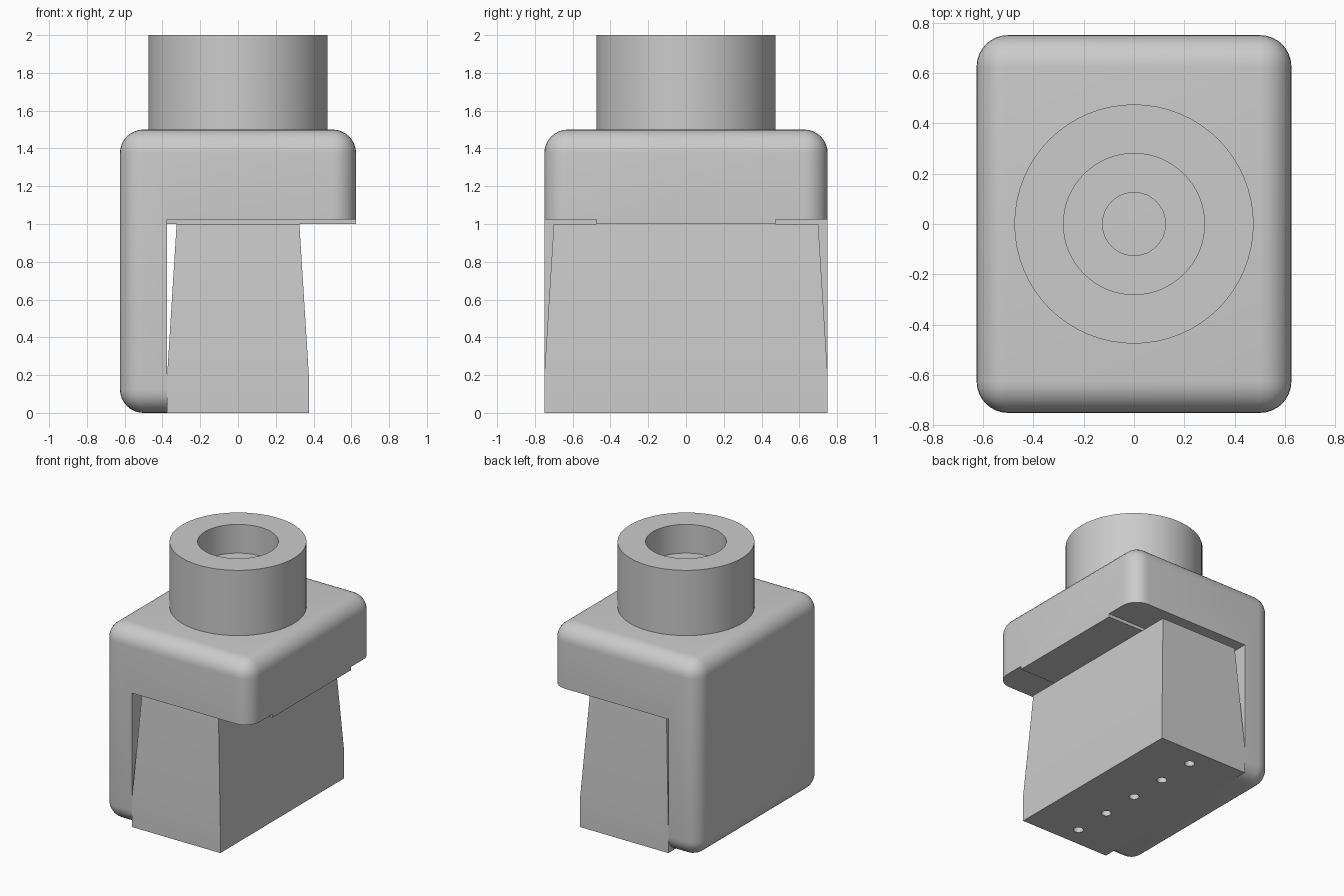
import bpy, bmesh, math
from mathutils import Matrix, Vector

cube = bpy.data.objects.get("Cube")
if cube:
    bpy.data.objects.remove(cube, do_unlink=True)

grey = bpy.data.materials.new("light_grey")
grey.use_nodes = True
COLOUR = (0.6, 0.6, 0.6, 1)
grey.diffuse_color = COLOUR
grey.node_tree.nodes["Principled BSDF"].inputs["Base Color"].default_value = COLOUR


def make_object(name, bm):
    bmesh.ops.recalc_face_normals(bm, faces=bm.faces)
    mesh = bpy.data.meshes.new(name)
    bm.to_mesh(mesh)
    bm.free()
    mesh.materials.append(grey)
    obj = bpy.data.objects.new(name, mesh)
    bpy.context.collection.objects.link(obj)
    return obj


def activate(obj):
    bpy.ops.object.select_all(action='DESELECT')
    obj.select_set(True)
    bpy.context.view_layer.objects.active = obj


def cut(obj, cutter):
    cutter.hide_render = True
    mod = obj.modifiers.new("cut", 'BOOLEAN')
    mod.operation = 'DIFFERENCE'
    mod.solver = 'EXACT'
    mod.object = cutter
    activate(obj)
    bpy.ops.object.modifier_apply(modifier=mod.name)
    bpy.data.objects.remove(cutter, do_unlink=True)


def smooth(obj):
    activate(obj)
    bpy.ops.object.shade_smooth_by_angle(angle=math.radians(30))


# Housing: rounded box with the space under the overhang cut away
bm = bmesh.new()
bmesh.ops.create_cube(bm, size=1, matrix=Matrix.Translation((0, 0, 0.75))
                      @ Matrix.Diagonal((1.25, 1.5, 1.5, 1)))
bmesh.ops.bevel(bm, geom=bm.edges[:], offset=0.125, segments=8,
                profile=0.5, affect='EDGES')
housing = make_object("housing", bm)

# The cutter leaves a shallow raised pad across the middle of the underside
half = [(0.475, 1.0), (0.475, 1.025), (1, 1.025), (1, -0.5)]
outline = half + [(-y, z) for y, z in reversed(half)]
bm = bmesh.new()
face = bm.faces.new([bm.verts.new((-0.375, y, z)) for y, z in outline])
ext = bmesh.ops.extrude_face_region(bm, geom=[face])
bmesh.ops.translate(bm, vec=Vector((1.5, 0, 0)),
                    verts=[v for v in ext["geom"] if isinstance(v, bmesh.types.BMVert)])
cut(housing, make_object("underside_cutter", bm))
smooth(housing)

# Block: straight foot with a tapered upper part
bm = bmesh.new()
rings = []
for hx, hy, z in [(0.375, 0.75, 0), (0.375, 0.75, 0.2), (0.325, 0.7, 1.0)]:
    rings.append([bm.verts.new((sx * hx, sy * hy, z))
                  for sx, sy in [(-1, -1), (1, -1), (1, 1), (-1, 1)]])
bm.faces.new(rings[0])
bm.faces.new(rings[-1])
for low, high in zip(rings, rings[1:]):
    for i in range(4):
        j = (i + 1) % 4
        bm.faces.new((low[i], low[j], high[j], high[i]))
block = make_object("lower_block", bm)

# Row of small holes in the base
bm = bmesh.new()
for i in range(-2, 3):
    bmesh.ops.create_cone(bm, cap_ends=True, segments=24, radius1=0.035, radius2=0.035,
                          depth=0.2, matrix=Matrix.Translation((0, i * 0.3, 0)))
cut(block, make_object("hole_cutter", bm))
smooth(block)

# Collar: turned tube with a stepped bore
profile = [(0, 1.48), (0.475, 1.48), (0.475, 2), (0.28, 2), (0.28, 1.78),
           (0.125, 1.78), (0.125, 1.5), (0, 1.5)]
bm = bmesh.new()
points = [bm.verts.new((r, 0, z)) for r, z in profile]
edges = [bm.edges.new(pair) for pair in zip(points, points[1:])]
bmesh.ops.spin(bm, geom=points + edges, cent=(0, 0, 0), axis=(0, 0, 1),
               angle=math.tau, steps=64)
bmesh.ops.remove_doubles(bm, verts=bm.verts[:], dist=0.0001)
smooth(make_object("collar", bm))
